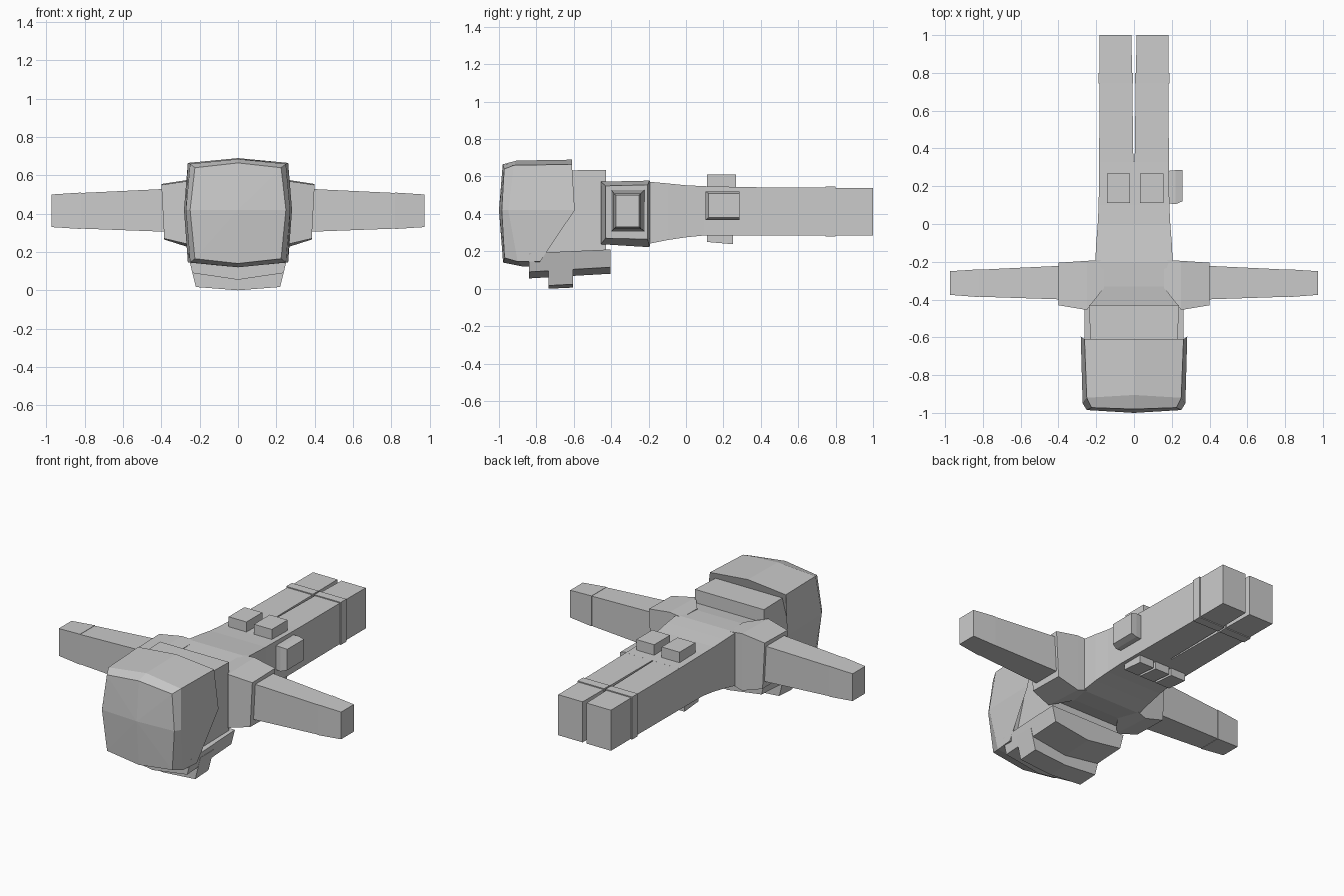
import bpy, bmesh

if "Cube" in bpy.data.objects:
    bpy.data.objects.remove(bpy.data.objects["Cube"])


def loft(name, rings, mirror=False, tip=None):
    """Skin a list of equal-length point rings and cap both ends."""
    bm = bmesh.new()
    vs = [[bm.verts.new(p) for p in r] for r in rings]
    n = len(rings[0])
    for a, b in zip(vs, vs[1:]):
        for i in range(n):
            j = (i + 1) % n
            bm.faces.new((a[i], a[j], b[j], b[i]))
    bm.faces.new(vs[-1])
    if tip:
        t = bm.verts.new(tip)
        for i in range(n):
            bm.faces.new((vs[0][i], vs[0][(i + 1) % n], t))
    else:
        bm.faces.new(vs[0])
    bmesh.ops.recalc_face_normals(bm, faces=bm.faces)
    me = bpy.data.meshes.new(name)
    bm.to_mesh(me)
    bm.free()
    ob = bpy.data.objects.new(name, me)
    bpy.context.collection.objects.link(ob)
    if mirror:
        m = ob.modifiers.new("Mirror", 'MIRROR')
        m.use_mirror_merge = False
    return ob


def ring_y(y, x0, x1, z0, z1):
    return [(x0, y, z0), (x1, y, z0), (x1, y, z1), (x0, y, z1)]


def ring_x(x, y0, y1, z0, z1):
    return [(x, y0, z0), (x, y1, z0), (x, y1, z1), (x, y0, z1)]


def box(name, x0, x1, y0, y1, z0, z1, mirror=False):
    return loft(name, [ring_y(y0, x0, x1, z0, z1), ring_y(y1, x0, x1, z0, z1)], mirror)


# Torso, tapering from the shoulders to the hips
loft("torso", [ring_y(y, -w, w, a, b) for y, w, a, b in (
    (-.45, .235, .27, .55), (-.33, .22, .25, .565), (-.2, .205, .24, .572),
    (-.1, .2, .26, .563), (.0, .192, .275, .553), (.1, .187, .285, .548),
    (.33, .185, .285, .543))])

# Legs and boot cuffs
loft("leg", [ring_y(.3, .003, .185, .285, .543), ring_y(.75, .009, .182, .285, .54),
             ring_y(1, .014, .182, .285, .538)], True)
box("boot_cuff", .005, .188, .745, .8, .28, .546, True)

# Shoulders, arms and gloves
loft("shoulder", [ring_x(.16, -.34, -.19, .25, .57),
                  [(.25, -.455, .238), (.25, -.195, .222), (.25, -.195, .578), (.25, -.455, .572)],
                  [(.385, -.43, .27), (.385, -.205, .265), (.40, -.205, .555), (.40, -.43, .55)]], True)
loft("arm", [ring_x(.36, -.40, -.22, .305, .53), ring_x(.82, -.385, -.242, .322, .508)], True)
loft("glove", [ring_x(.82, -.387, -.24, .32, .51), ring_x(.975, -.375, -.25, .33, .5)], True)

# Head inside the helmet
loft("head", [ring_y(-.9, -.22, .22, .19, .63), ring_y(-.428, -.238, .238, .2, .635)])

# Helmet: six-sided shell with a slanted lower rim and a bulging crown
def helmet_ring(w, top, bot, wide, ys):
    half = [(0, top + .025), (w, top), (wide, .42), (w, bot), (0, bot - .025)]
    pts = [(x, y, z) for (x, z), y in zip(half, ys)]
    return pts + [(-x, y, z) for x, y, z in pts[3:0:-1]]

loft("helmet", [
    helmet_ring(.225, .64, .165, .25, (-.98, -.972, -.985, -.97, -.978)),
    helmet_ring(.25, .66, .145, .272, (-.905, -.92, -.95, -.9, -.88)),
    helmet_ring(.262, .665, .145, .282, (-.61, -.61, -.595, -.78, -.79))],
    tip=(0, -1, .42))

# Face plate below the head, with a raised band across it
def plate_ring(y, w, wb, top, side, mid):
    return [(-w, y, top), (-wb, y, side), (0, y, mid), (wb, y, side), (w, y, top)]

loft("face_plate", [plate_ring(-.84, .262, .238, .19, .09, .055),
                    plate_ring(-.405, .262, .238, .21, .115, .08)])
loft("face_band", [plate_ring(-.735, .255, .22, .16, .017, 0),
                   plate_ring(-.605, .255, .22, .16, .024, .006)])

# Pouches around the belt
box("back_pouch_left", -.143, -.02, .112, .268, .53, .61)
box("back_pouch_right", .032, .155, .112, .268, .53, .61)
loft("hip_pouch", [ring_x(.17, .11, .28, .37, .52), ring_x(.22, .105, .285, .368, .52),
                   ring_x(.256, .12, .285, .38, .51)])
for i in (-1, 0, 1):
    c = i * .115
    loft("belly_pouch", [ring_y(.112, c - .05, c + .05, .25, .3),
                         ring_y(.25, c - .05, c + .05, .238, .3)])
